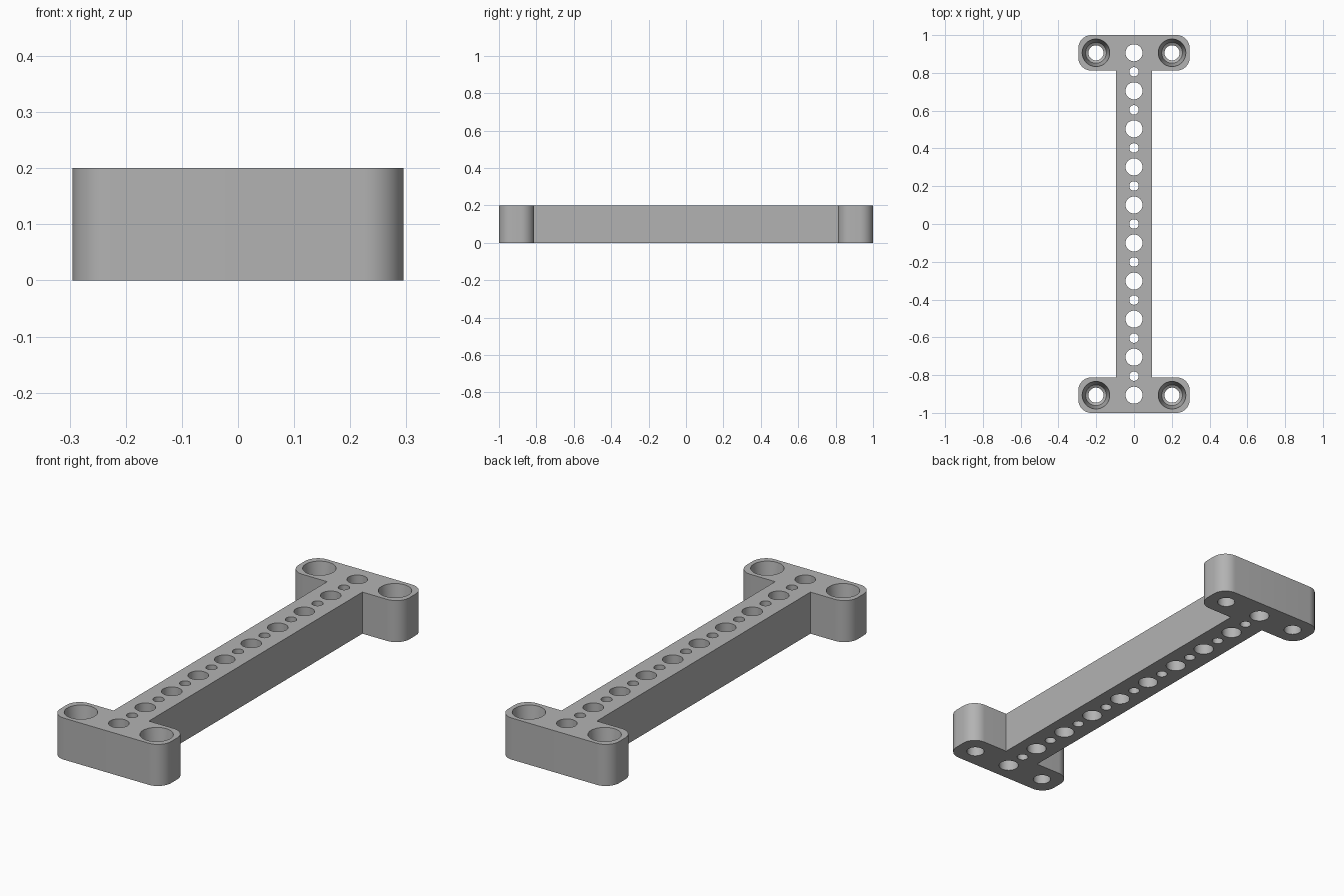
import bpy, bmesh, math

TOP = 0.2
PITCH = 0.2014
END_Y = 4.5 * PITCH
PAD_X, BAR_X, PAD_Y, CORNER = 0.295, 0.094, 0.812, 0.07

if "Cube" in bpy.data.objects:
    bpy.data.objects.remove(bpy.data.objects["Cube"])

grey = bpy.data.materials.new("plain grey")
grey.use_nodes = True
colour = (0.45, 0.45, 0.45, 1)
grey.diffuse_color = colour
grey.node_tree.nodes["Principled BSDF"].inputs["Base Color"].default_value = colour


def make_object(name, bm):
    bmesh.ops.recalc_face_normals(bm, faces=bm.faces)
    mesh = bpy.data.meshes.new(name)
    bm.to_mesh(mesh)
    bm.free()
    mesh.materials.append(grey)
    obj = bpy.data.objects.new(name, mesh)
    bpy.context.collection.objects.link(obj)
    return obj


def arc(cx, cy, start, steps=12):
    """Quarter turn of a rounded corner, counterclockwise."""
    angles = [start + math.pi / 2 * i / steps for i in range(steps + 1)]
    return [(cx + CORNER * math.cos(a), cy + CORNER * math.sin(a)) for a in angles]


def turned_cutter(bm, x, y, profile, sides=48):
    """Closed solid of revolution from (radius, height) pairs."""
    rings = []
    for r, z in profile:
        turns = [2 * math.pi * i / sides for i in range(sides)]
        rings.append([bm.verts.new((x + r * math.cos(a), y + r * math.sin(a), z)) for a in turns])
    for low, high in zip(rings, rings[1:]):
        for i in range(sides):
            j = (i + 1) % sides
            bm.faces.new((low[i], low[j], high[j], high[i]))
    bm.faces.new(rings[0][::-1])
    bm.faces.new(rings[-1])


# Bar with a rounded pad across each end
half = [(BAR_X, PAD_Y)]
half += arc(PAD_X - CORNER, PAD_Y + CORNER, -math.pi / 2)
half += arc(PAD_X - CORNER, 1 - CORNER, 0)
half += arc(CORNER - PAD_X, 1 - CORNER, math.pi / 2)
half += arc(CORNER - PAD_X, PAD_Y + CORNER, math.pi)
half += [(-BAR_X, PAD_Y)]
outline = half + [(-x, -y) for x, y in half]
bm = bmesh.new()
base = bm.faces.new([bm.verts.new((x, y, 0)) for x, y in outline])
grown = bmesh.ops.extrude_face_region(bm, geom=[base])["geom"]
bmesh.ops.translate(bm, vec=(0, 0, TOP), verts=[v for v in grown if isinstance(v, bmesh.types.BMVert)])
bracket = make_object("mounting_bracket", bm)

# Alternating wide and narrow holes, and stepped screw holes in the pads
bm = bmesh.new()
for i in range(-9, 10):
    radius = 0.045 if i % 2 else 0.025
    turned_cutter(bm, 0, i * PITCH / 2, [(radius, -0.05), (radius, TOP + 0.05)])
for sx in (-1, 1):
    for sy in (-1, 1):
        turned_cutter(bm, sx * PITCH, sy * END_Y, [
            (0.04, -0.05), (0.04, 0.05), (0.055, 0.06), (0.073, TOP), (0.073, TOP + 0.05)])
cutter = make_object("hole_cutter", bm)
cutter.hide_render = True

cut = bracket.modifiers.new("holes", "BOOLEAN")
cut.operation = "DIFFERENCE"
cut.solver = "EXACT"
cut.object = cutter
bpy.ops.object.select_all(action="DESELECT")
bpy.context.view_layer.objects.active = bracket
bracket.select_set(True)
bpy.ops.object.modifier_apply(modifier=cut.name)
bpy.data.objects.remove(cutter)
bpy.ops.object.shade_smooth_by_angle(angle=math.radians(30))
